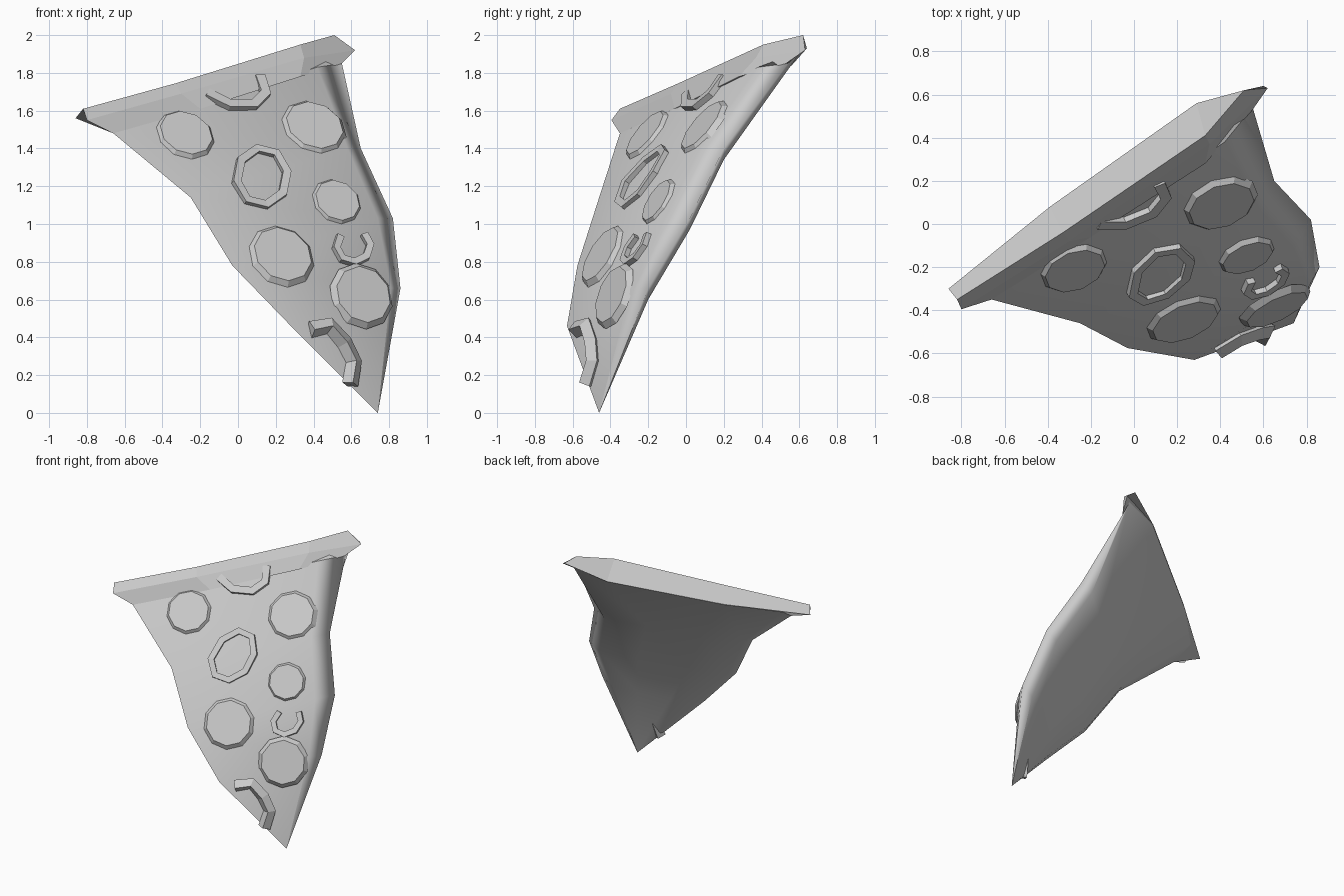
import bpy, bmesh, math
from mathutils import Vector
from mathutils.bvhtree import BVHTree

cube = bpy.data.objects.get("Cube")
if cube:
    bpy.data.objects.remove(cube, do_unlink=True)

grey = bpy.data.materials.new("plain_grey")
grey.use_nodes = True
grey.diffuse_color = (0.6, 0.6, 0.6, 1)
grey.node_tree.nodes["Principled BSDF"].inputs["Base Color"].default_value = (0.6, 0.6, 0.6, 1)


def add_object(name, data):
    obj = bpy.data.objects.new(name, data)
    data.materials.append(grey)
    bpy.context.collection.objects.link(obj)
    return obj


def loft(name, rows, tip=None, smooth=False):
    """Skin closed sections, ending in a cap or a single tip point."""
    bm = bmesh.new()
    rings = [[bm.verts.new(p) for p in row] for row in rows]
    n = len(rings[0])
    for a, b in zip(rings, rings[1:]):
        for i in range(n):
            j = (i + 1) % n
            bm.faces.new((a[i], a[j], b[j], b[i]))
    bm.faces.new(rings[0])
    last = rings[-1]
    if tip:
        end = bm.verts.new(tip)
        for i in range(n):
            bm.faces.new((last[i], last[(i + 1) % n], end))
    else:
        bm.faces.new(last)
    bmesh.ops.recalc_face_normals(bm, faces=bm.faces)
    for f in bm.faces:
        f.smooth = smooth
    # Sharp lines: the first column, the cap rim and the edges at the tip
    first = [r[0] for r in rings]
    for e in bm.edges:
        v = set(e.verts)
        if v <= set(first) or v <= set(rings[0]) or (tip and end in v):
            e.smooth = False
    mesh = bpy.data.meshes.new(name)
    bm.to_mesh(mesh)
    bm.free()
    return add_object(name, mesh)


# Slice body: left edge, raised front edge, outer right edge, then the back
left = [Vector(p) for p in
        [(-.66, -.35, 1.48), (-.25, -.46, 1.14), (-.03, -.575, .78), (.28, -.63, .46)]]
front = [Vector(p) for p in
         [(.42, .38, 1.83), (.58, .07, 1.40), (.74, -.11, 1.03), (.81, -.29, .66)]]
right = [Vector(p) for p in
         [(.55, .54, 1.85), (.65, .20, 1.40), (.82, .02, 1.03), (.86, -.20, .66)]]
tip = Vector((.74, -.46, 0))
back_shift = Vector((-.09, 0, -.06))
left_shift = Vector((.03, .07, 0))

# The back of the top section runs along the crust's rear ridge
ridge = [(.55, .61, 1.915), (.29, .555, 1.838), (-.39, .078, 1.657), (-.70, -.20, 1.58)]
rows = [[left[0], front[0], right[0]] + ridge]
for l, f, r in zip(left[1:], front[1:], right[1:]):
    b, e = r + back_shift, l + left_shift
    rows.append([l, f, r, b, b.lerp(e, .3), b.lerp(e, .7), e])
loft("slice_body", rows, tip, smooth=True)

# Crust: sections of top, front, bottom and back ridge
loft("crust", [
    [(-.82, -.35, 1.61), (-.80, -.395, 1.55), (-.66, -.35, 1.48), (-.86, -.30, 1.56)],
    [(-.33, -.04, 1.745), (-.30, -.08, 1.69), (-.20, -.06, 1.61), (-.39, .08, 1.66)],
    [(.33, .41, 1.95), (.35, .37, 1.88), (.33, .28, 1.78), (.29, .56, 1.84)],
    [(.51, .62, 2.0), (.62, .63, 1.92), (.55, .53, 1.85), (.60, .64, 1.93)],
])

# Front surface used to seat the toppings, continued a little under the crust
seat_left = [left[0].lerp(left[1], -.8)] + left
seat_front = [front[0].lerp(front[1], -.8)] + front
points = [p for pair in zip(seat_left, seat_front) for p in pair] + [tip]
end = len(points) - 1
polys = [(i, i + 1, i + 3, i + 2) for i in range(0, end - 2, 2)]
polys.append((end - 2, end - 1, end))
tree = BVHTree.FromPolygons(points, polys)


def seat(x, z):
    """Point and outward normal of the front surface at x, z."""
    hit, normal, _, _ = tree.ray_cast(Vector((x, -3, z)), Vector((0, 1, 0)))
    if hit is None:
        hit, normal, _, _ = tree.find_nearest(Vector((x, -.55, z)))
        hit = Vector((x, hit.y, z))
    return hit, normal if normal.y < 0 else -normal


# Round flat toppings
def topping(name, x, z, radius):
    normal = Vector()
    for k in range(8):
        a = k * math.tau / 8
        normal += seat(x + .7 * radius * math.cos(a), z + .7 * radius * math.sin(a))[1]
    normal.normalize()
    bm = bmesh.new()
    bmesh.ops.create_cone(bm, cap_ends=True, segments=10, radius1=radius,
                          radius2=radius * .85, depth=.03)
    mesh = bpy.data.meshes.new(name)
    bm.to_mesh(mesh)
    bm.free()
    obj = add_object(name, mesh)
    obj.location = seat(x, z)[0] + normal * .008
    obj.rotation_euler = normal.to_track_quat('Z', 'Y').to_euler()


for i, (x, z, r) in enumerate([(-.28, 1.47, .17), (.40, 1.51, .185), (.52, 1.115, .145),
                               (.23, .83, .19), (.655, .62, .185)]):
    topping(f"round_topping_{i + 1}", x, z, r)


# Rings and bent strips, swept along the surface
def strip(name, path, thickness, closed=False):
    curve = bpy.data.curves.new(name, 'CURVE')
    curve.dimensions = '3D'
    curve.bevel_depth = thickness
    curve.bevel_resolution = 0
    curve.use_fill_caps = True
    spline = curve.splines.new('POLY')
    spline.points.add(len(path) - 1)
    for point, (x, z) in zip(spline.points, path):
        place, normal = seat(x, z)
        point.co = (*(place + normal * .008), 1)
    spline.use_cyclic_u = closed
    spline.use_smooth = False
    add_object(name, curve)


def arc(x, z, rx, rz, start, count, step=45):
    angles = [math.radians(start + step * k) for k in range(count)]
    return [(x + rx * math.cos(a), z + rz * math.sin(a)) for a in angles]


strip("ring_topping", arc(.12, 1.24, .135, .15, 10, 8), .032, closed=True)
strip("small_open_ring", arc(.605, .875, .09, .085, 140, 7), .028)
strip("upper_bent_strip", [(-.17, 1.68), (-.05, 1.62), (.08, 1.62), (.14, 1.68), (.11, 1.77)], .038)
strip("lower_bent_strip", [(.38, .44), (.48, .46), (.56, .37), (.61, .27), (.59, .15)], .045)
